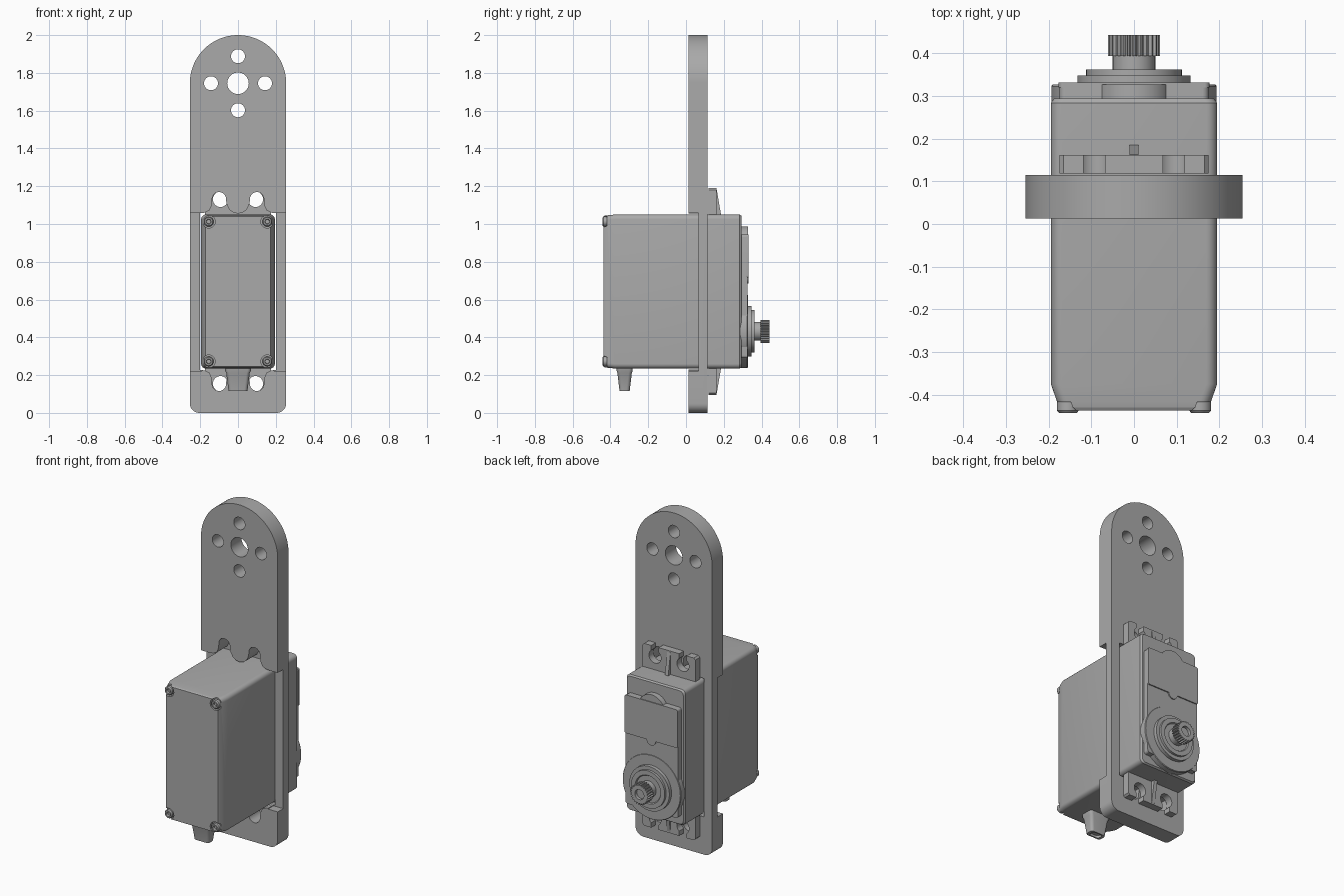
import bpy, bmesh, math
from mathutils import Matrix

cube = bpy.data.objects.get("Cube")
if cube:
    bpy.data.objects.remove(cube)

grey = bpy.data.materials.new("plain grey")
grey.use_nodes = True
grey.diffuse_color = (0.4, 0.4, 0.4, 1)
grey.node_tree.nodes["Principled BSDF"].inputs["Base Color"].default_value = (0.4, 0.4, 0.4, 1)

MID = 0.6425      # height of the motor's middle
SHAFT = 0.432     # height of the output shaft


def finish(name, mesh):
    mesh.materials.clear()
    mesh.materials.append(grey)
    mesh.shade_smooth()
    mesh.set_sharp_from_angle(angle=math.radians(30))
    ob = bpy.data.objects.new(name, mesh)
    bpy.context.collection.objects.link(ob)
    return ob


def arc(cx, cz, r, a0, a1, n=16):
    angles = [math.radians(a0 + (a1 - a0) * i / n) for i in range(n + 1)]
    return [(cx + r * math.cos(a), cz + r * math.sin(a)) for a in angles]


def circle(cx, cz, r, n=32):
    return arc(cx, cz, r, 0, 360, n)[:-1]


def mirror_x(pts):
    return pts + [(-x, z) for x, z in reversed(pts)]


def flip_z(pts):
    return [(x, 2 * MID - z) for x, z in reversed(pts)]


def rounded(hx, z0, z1, r, n=6):
    return mirror_x(arc(hx - r, z0 + r, r, -90, 0, n) + arc(hx - r, z1 - r, r, 0, 90, n))


def prism(name, y0, y1, *loops):
    """Outline with optional holes, extruded along y."""
    cu = bpy.data.curves.new(name, 'CURVE')
    cu.dimensions, cu.fill_mode, cu.extrude = '2D', 'BOTH', (y1 - y0) / 2
    for pts in loops:
        s = cu.splines.new('POLY')
        s.points.add(len(pts) - 1)
        for p, (x, z) in zip(s.points, pts):
            p.co = (x, z, 0, 1)
        s.use_cyclic_u = True
    tmp = bpy.data.objects.new(name + "_curve", cu)
    bpy.context.collection.objects.link(tmp)
    dg = bpy.context.evaluated_depsgraph_get()
    mesh = bpy.data.meshes.new_from_object(tmp.evaluated_get(dg))
    bpy.data.objects.remove(tmp)
    mesh.transform(Matrix.Translation((0, (y0 + y1) / 2, 0)) @ Matrix.Rotation(math.pi / 2, 4, 'X'))
    bm = bmesh.new()
    bm.from_mesh(mesh)
    bmesh.ops.remove_doubles(bm, verts=bm.verts, dist=1e-5)
    bmesh.ops.recalc_face_normals(bm, faces=bm.faces)
    bm.to_mesh(mesh)
    bm.free()
    return finish(name, mesh)


def loft(name, rings):
    """Closed skin through rings of 3D points with equal counts."""
    bm = bmesh.new()
    rows = [[bm.verts.new(p) for p in ring] for ring in rings]
    n = len(rows[0])
    for a, b in zip(rows, rows[1:]):
        for i in range(n):
            bm.faces.new((a[i], a[(i + 1) % n], b[(i + 1) % n], b[i]))
    bm.faces.new(rows[0])
    bm.faces.new(rows[-1])
    bmesh.ops.recalc_face_normals(bm, faces=bm.faces)
    mesh = bpy.data.meshes.new(name)
    bm.to_mesh(mesh)
    bm.free()
    return finish(name, mesh)


def lathe(name, x, z, profile, n=32):
    """Turned part around a y axis; profile is (radius, y)."""
    return loft(name, [[(px, y, pz) for px, pz in circle(x, z, r, n)] for r, y in profile])


def cut(ob, cutters):
    for c in cutters:
        c.hide_render = True
        m = ob.modifiers.new("cut", 'BOOLEAN')
        m.operation, m.object, m.solver = 'DIFFERENCE', c, 'EXACT'
    dg = bpy.context.evaluated_depsgraph_get()
    mesh = bpy.data.meshes.new_from_object(ob.evaluated_get(dg))
    ob.modifiers.clear()
    ob.data = mesh
    for c in cutters:
        bpy.data.objects.remove(c)
    mesh.set_sharp_from_angle(angle=math.radians(30))


# Mounting plate: round top, horn holes, motor window with scalloped screw slots
outline = mirror_x(arc(0.205, 0.05, 0.05, -90, 0, 8) + arc(0, 1.745, 0.255, 0, 88, 32))
half = ([(0.2, 1.058), (0.175, 1.06), (0.152, 1.072), (0.141, 1.095)]
        + arc(0.1, 1.132, 0.037, -10, 190, 18)
        + [(0.058, 1.098), (0.044, 1.074), (0.024, 1.06), (0.004, 1.056)])
top = mirror_x(half)
window = top + flip_z(top)
holes = [circle(0, 1.745, 0.057)] + [
    circle(0.143 * dx, 1.745 + 0.143 * dz, 0.037) for dx, dz in ((1, 0), (-1, 0), (0, 1), (0, -1))]
plate = prism("mounting_plate", 0.013, 0.115, outline, window, *holes)

# Side rails are thinned on the front
cut(plate, [prism("rail_cutter", -0.1, 0.065,
                  [(s * 0.19, 0.222), (s * 0.3, 0.222), (s * 0.3, 1.058), (s * 0.19, 1.058)])
            for s in (-1, 1)])

# Motor case: rounded box, tapered to the front cover
sections = ((-0.437, 0.172, 0.398), (-0.43, 0.176, 0.402), (-0.375, 0.195, 0.4075),
            (0.284, 0.195, 0.4075), (0.294, 0.188, 0.401))
case = loft("motor_case", [[(x, y, z) for x, z in rounded(hx, MID - hz, MID + hz, 0.025)]
                           for y, hx, hz in sections])
corners = [(sx * 0.155, MID + sz * 0.37) for sx in (-1, 1) for sz in (-1, 1)]
cut(case, [lathe("screw_pocket_cutter", x, z, [(0.034, -0.5), (0.034, -0.417)]) for x, z in corners])
for x, z in corners:
    lathe("cover_screw", x, z, [(0.02, -0.41), (0.026, -0.42), (0.026, -0.437), (0.021, -0.443),
                                (0.013, -0.443), (0.011, -0.43)], 24)

# Mounting ears with keyhole slots and a gusset, above and below
slot = arc(0.093, 1.13, 0.04, 51, -231, 24)
ear = mirror_x([(0.175, 1.04), (0.175, 1.18), (0.165, 1.19), (0.118, 1.19)] + slot
               + [(0.068, 1.19), (0.001, 1.19)])
for name, shape, flip in (("upper", ear, 1), ("lower", flip_z(ear), -1)):
    prism(name + "_ear", 0.119, 0.162, shape)
    side = [(0.16, 1.04), (0.187, 1.04), (0.163, 1.18), (0.16, 1.18)]
    loft(name + "_ear_gusset", [[(x, y, MID + flip * (z - MID)) for y, z in side]
                                for x in (-0.011, 0.011)])

# Gearbox lid with its raised panel and bosses
prism("gearbox_lid", 0.285, 0.325, rounded(0.175, 0.29, 0.945, 0.015))
prism("raised_panel", 0.32, 0.332, rounded(0.177, 0.715, 0.945, 0.012))
lathe("idler_boss", 0, 0.9, [(0.088, 0.285), (0.088, 0.327)], 48)
lathe("panel_latch", 0, 0.715, [(0.03, 0.31), (0.03, 0.332)], 24)
lathe("gear_housing", 0, SHAFT, [(0.194, 0.285), (0.194, 0.323), (0.191, 0.327)], 64)
lathe("bearing_collar", 0, SHAFT, [(0.133, 0.32), (0.133, 0.348), (0.112, 0.348), (0.112, 0.362),
                                   (0.085, 0.362), (0.08, 0.355)], 48)

# Output shaft and splined head with a screw hole
lathe("output_shaft", 0, SHAFT, [(0.05, 0.34), (0.05, 0.425)])
teeth = 25
spline = []
for i in range(teeth * 4):
    r = 0.061 if i % 4 < 2 else 0.053
    a = math.tau * i / (teeth * 4)
    spline.append((r * math.cos(a), SHAFT + r * math.sin(a)))
prism("splined_head", 0.394, 0.443, spline, circle(0, SHAFT, 0.03))

# Cable boot under the case
loft("cable_boot", [[(x, -0.325 + y, z) for x, y in rounded(hx, -hy, hy, 0.018)]
                    for z, hx, hy in ((0.25, 0.07, 0.043), (0.222, 0.068, 0.042), (0.21, 0.062, 0.038),
                                      (0.117, 0.05, 0.027), (0.117, 0.034, 0.019), (0.13, 0.032, 0.0185))])
